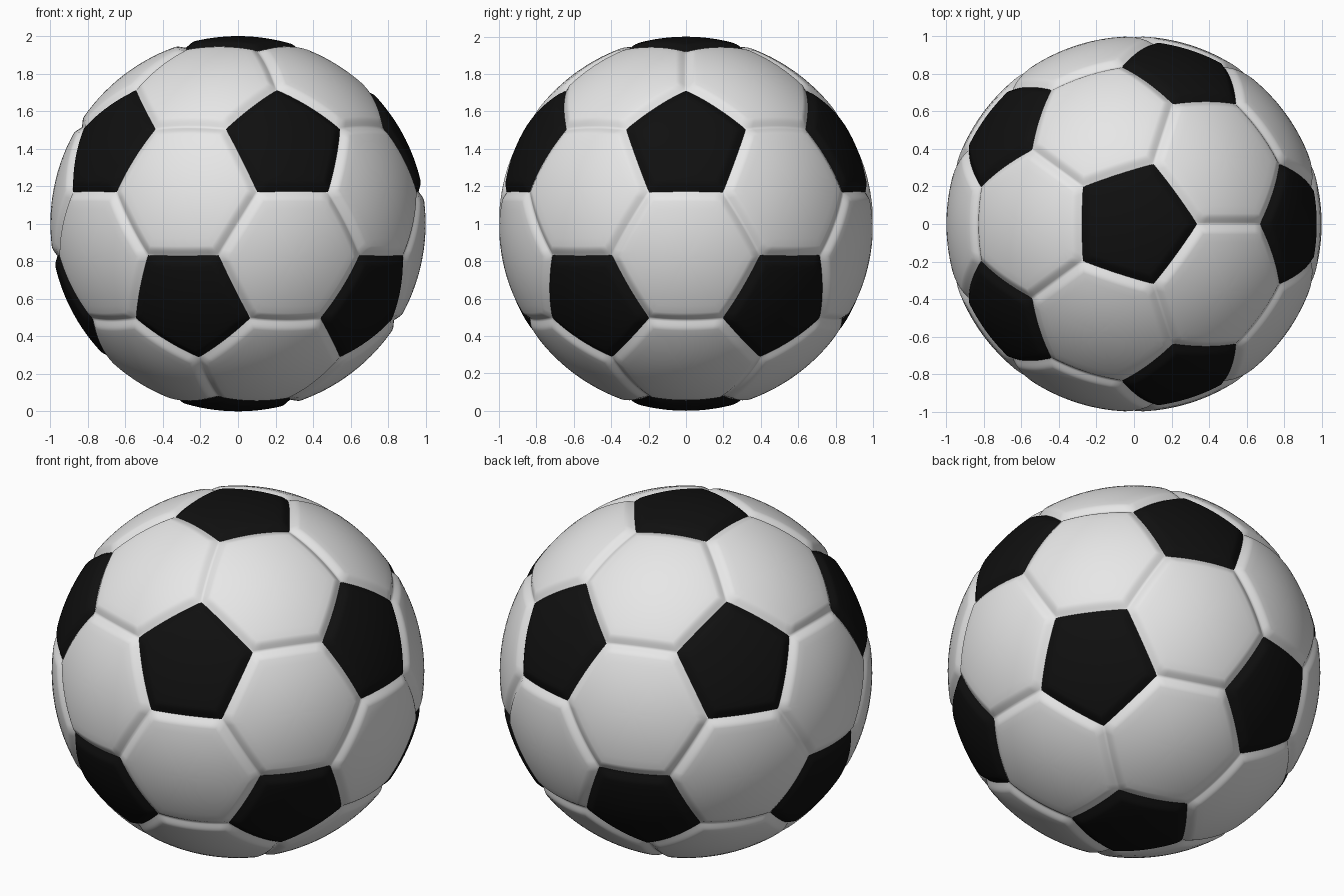
import bpy
import bmesh
import math
from mathutils import Vector

default_cube = bpy.data.objects.get("Cube")
if default_cube:
    bpy.data.objects.remove(default_cube, do_unlink=True)

SEGMENTS = 10        # divisions along each panel edge
DEPTH = 0.022        # seam depth
SEAM = 0.05          # seam half width
CENTRE = Vector((0, 0, 1))


def make_material(name, value):
    mat = bpy.data.materials.new(name)
    mat.use_nodes = True
    colour = (value, value, value, 1)
    mat.diffuse_color = colour
    bsdf = mat.node_tree.nodes["Principled BSDF"]
    bsdf.inputs["Base Color"].default_value = colour
    bsdf.inputs["Roughness"].default_value = 0.5
    return mat


def add_panel(bm, corners):
    """Domed panel on the sphere whose rim dips into the seam."""
    count = len(corners)
    middle = sum(corners, Vector()) / count
    apothem = ((corners[0] + corners[1]) / 2 - middle).length
    inner = 1 - SEAM / apothem
    # Even rings over the dome, then close rings over the rounded rim
    steps = [(inner * i / 7, 0) for i in range(1, 8)]
    for i in range(1, 7):
        t = i / 6
        steps.append((inner + (1 - inner) * t, DEPTH * t * t * (2 - t)))
    rim = [corners[k].lerp(corners[(k + 1) % count], s / SEGMENTS)
           for k in range(count) for s in range(SEGMENTS)]
    hub = bm.verts.new(CENTRE + middle.normalized())
    previous = None
    for fraction, dip in steps:
        ring = [bm.verts.new(CENTRE + middle.lerp(p, fraction).normalized() * (1 - dip))
                for p in rim]
        for i in range(len(ring)):
            j = (i + 1) % len(ring)
            if previous:
                bm.faces.new((previous[i], ring[i], ring[j], previous[j]))
            else:
                bm.faces.new((hub, ring[i], ring[j]))
        previous = ring


def build(name, panels, mat):
    bm = bmesh.new()
    for corners in panels:
        add_panel(bm, corners)
    bmesh.ops.remove_doubles(bm, verts=bm.verts, dist=0.0001)
    bmesh.ops.recalc_face_normals(bm, faces=bm.faces)
    for face in bm.faces:
        face.smooth = True
    mesh = bpy.data.meshes.new(name)
    bm.to_mesh(mesh)
    bm.free()
    mesh.materials.append(mat)
    bpy.context.collection.objects.link(bpy.data.objects.new(name, mesh))


# Icosahedron points: two poles and two staggered rings
points = [Vector((0, 0, 1)), Vector((0, 0, -1))]
height = 1 / math.sqrt(5)
for k in range(5):
    for turn, z in ((0, height), (36, -height)):
        a = math.radians(72 * k + turn)
        points.append(Vector((2 * height * math.cos(a), 2 * height * math.sin(a), z)))


def touching(p, q):
    return 0.1 < (p - q).length < 1.2


# Pentagons sit on the points
pentagons = []
for p in points:
    side = p.orthogonal().normalized()
    up = p.cross(side)
    near = [q for q in points if touching(p, q)]
    near.sort(key=lambda q: math.atan2(q.dot(up), q.dot(side)))
    pentagons.append([p.lerp(q, 1 / 3) for q in near])

# Hexagons sit on the triangles
hexagons = []
for i, a in enumerate(points):
    for j in range(i):
        for k in range(j):
            tri = (a, points[j], points[k])
            if all(touching(tri[n], tri[n - 1]) for n in range(3)):
                hexagons.append([tri[n].lerp(tri[(n + 1) % 3], t)
                                 for n in range(3) for t in (1 / 3, 2 / 3)])

build("white_hexagon_panels", hexagons, make_material("panel white", 0.8))
build("black_pentagon_panels", pentagons, make_material("panel black", 0.005))
